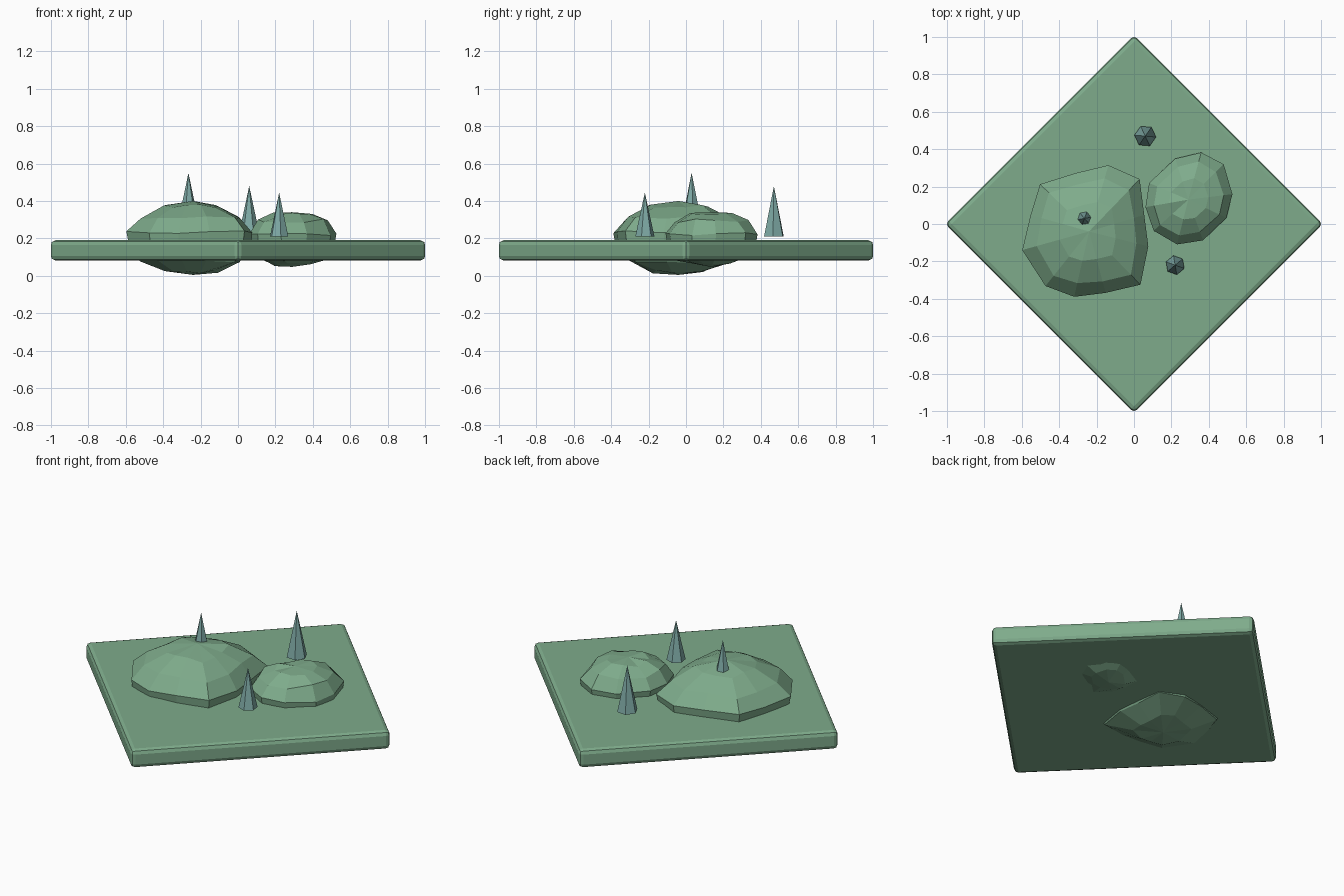
import bpy, bmesh, math, random
from mathutils import Vector, Matrix

if "Cube" in bpy.data.objects:
    bpy.data.objects.remove(bpy.data.objects["Cube"])

random.seed(4)


def material(name, rgb):
    m = bpy.data.materials.new(name)
    m.diffuse_color = (*rgb, 1)
    m.use_nodes = True
    m.node_tree.nodes["Principled BSDF"].inputs["Base Color"].default_value = m.diffuse_color
    return m


GREEN = material("moss green", (0.21, 0.41, 0.26))
TEAL = material("grey teal", (0.21, 0.40, 0.38))


def finish(name, bm, mat):
    bmesh.ops.recalc_face_normals(bm, faces=bm.faces)
    me = bpy.data.meshes.new(name)
    bm.to_mesh(me)
    bm.free()
    me.materials.append(mat)
    ob = bpy.data.objects.new(name, me)
    bpy.context.collection.objects.link(ob)
    return ob


def rock(name, outline, centre, rings, top, bottom):
    """Faceted boulder: the plan outline scaled toward its centre, ring by ring."""
    bm = bmesh.new()
    c = Vector(centre)
    loops = []
    for scale, z in rings:
        loop = []
        for p in outline:
            q = c + (Vector(p) - c) * scale * random.uniform(0.97, 1.0)
            loop.append(bm.verts.new((q.x, q.y, z + random.uniform(-0.01, 0.01))))
        loops.append(loop)
    n = len(outline)
    for a, b in zip(loops, loops[1:]):
        for i in range(n):
            j = (i + 1) % n
            bm.faces.new((a[i], a[j], b[j], b[i]))
    for loop, z in ((loops[0], top), (loops[-1], bottom)):
        pole = bm.verts.new((c.x, c.y, z))
        for i in range(n):
            bm.faces.new((loop[i], loop[(i + 1) % n], pole))
    return finish(name, bm, GREEN)


def spike(name, x, y, z, radius, height, turn):
    bm = bmesh.new()
    bmesh.ops.create_cone(bm, cap_ends=True, segments=6, radius1=radius, radius2=0.0,
                          depth=height,
                          matrix=Matrix.Translation((x, y, z + height / 2))
                          @ Matrix.Rotation(turn, 4, 'Z'))
    bmesh.ops.remove_doubles(bm, verts=bm.verts, dist=1e-5)
    return finish(name, bm, TEAL)


# Diamond-shaped slab with rounded edges
bm = bmesh.new()
bmesh.ops.create_cube(bm, size=1, matrix=Matrix.Translation((0, 0, 0.136))
                      @ Matrix.Rotation(math.pi / 4, 4, 'Z')
                      @ Matrix.Diagonal((1.429, 1.429, 0.11, 1)))
bmesh.ops.bevel(bm, geom=bm.edges[:], offset=0.025, segments=2, profile=0.5, affect='EDGES')
finish("slab", bm, GREEN)

# Boulders set through the slab
rock("large_boulder",
     [(-0.51, 0.22), (-0.31, 0.28), (-0.135, 0.32), (0.03, 0.24), (0.06, 0.05),
      (0.08, -0.12), (0.04, -0.33), (-0.15, -0.375), (-0.32, -0.39), (-0.48, -0.34),
      (-0.6, -0.14), (-0.56, 0.05)],
     (-0.24, -0.04),
     [(0.45, 0.372), (0.8, 0.31), (1.0, 0.235), (0.97, 0.16), (0.8, 0.08), (0.42, 0.022)],
     0.40, 0.005)
rock("small_boulder",
     [(0.08, 0.22), (0.22, 0.35), (0.36, 0.385), (0.48, 0.32), (0.53, 0.16),
      (0.50, 0.03), (0.37, -0.09), (0.23, -0.11), (0.10, -0.04), (0.06, 0.09)],
     (0.29, 0.13),
     [(0.45, 0.328), (0.8, 0.295), (1.0, 0.225), (0.96, 0.16), (0.74, 0.09), (0.42, 0.06)],
     0.34, 0.048)

# Pointed spikes
spike("back_spike", 0.06, 0.47, 0.21, 0.058, 0.27, math.radians(25))
spike("front_spike", 0.22, -0.22, 0.21, 0.052, 0.235, math.radians(10))
spike("boulder_spike", -0.265, 0.03, 0.315, 0.05, 0.235, math.radians(40))
